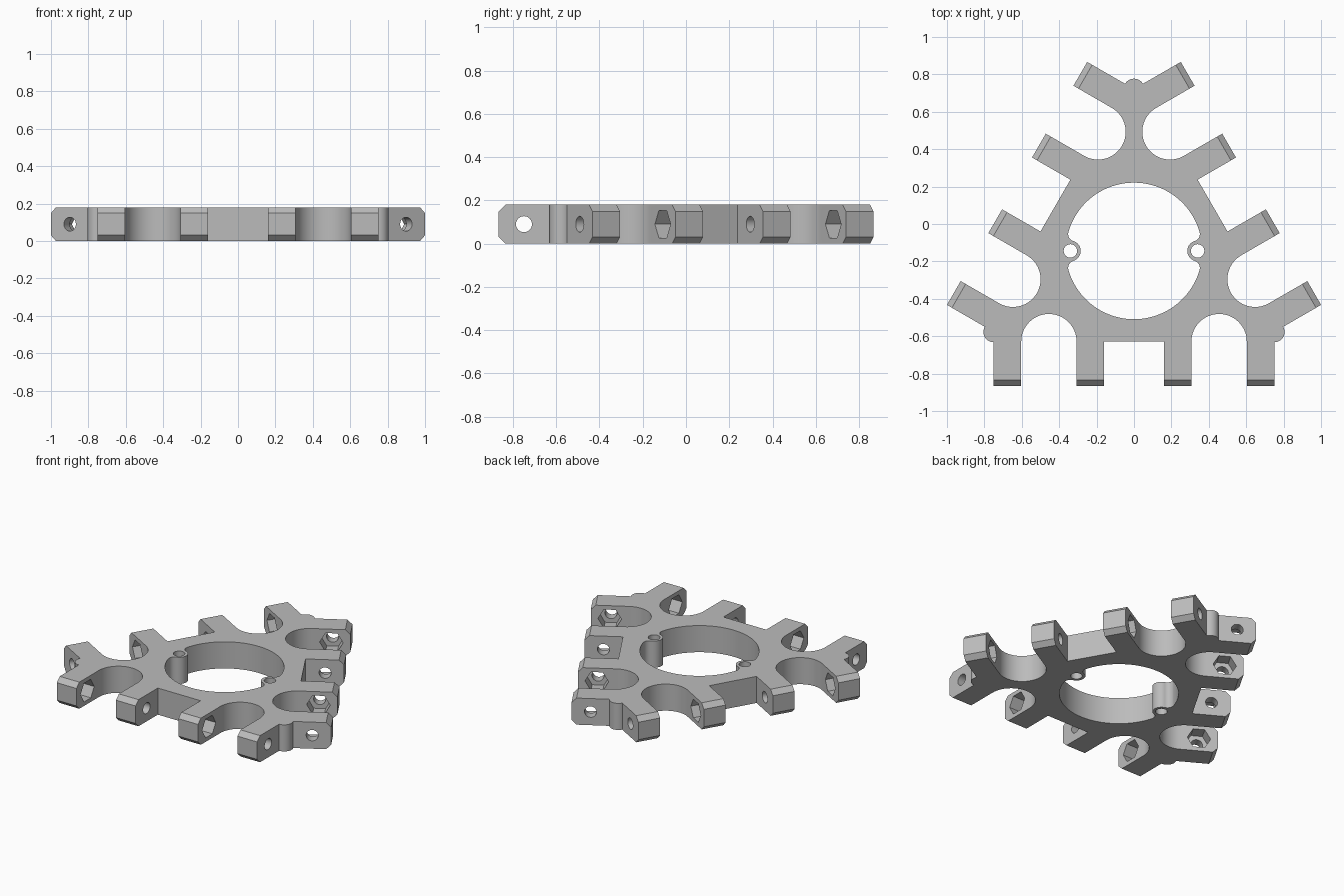
import bpy, bmesh
from math import cos, sin, pi, radians, hypot, atan2
from mathutils import Matrix, Vector

default = bpy.data.objects.get("Cube")
if default:
    bpy.data.objects.remove(default, do_unlink=True)

CENTRE = Vector((0, -0.144, 0))
HEIGHT = 0.18
REACH = 0.722                  # centre to arm tip
FLAT = 0.485                   # centre to straight side
ARM = (0.16, 0.307, 0.603, 0.75)   # side positions of the two arms
BOLT = 0.605                   # centre to bolt axis
TURNS = [Matrix.Translation(CENTRE) @ Matrix.Rotation(k * 2 * pi / 3, 4, 'Z')
         for k in range(3)]


def arc(cx, cy, r, start, end, n=32):
    """Points along an arc, angles in radians."""
    return [(cx + r * cos(start + (end - start) * i / n),
             cy + r * sin(start + (end - start) * i / n)) for i in range(n + 1)]


def ring(r, n=32):
    return arc(0, 0, r, 0, 2 * pi, n)[:-1]


def prism(name, points, low, high, matrix=Matrix()):
    """Extrude a counter-clockwise outline from low to high."""
    bm = bmesh.new()
    base = bm.faces.new([bm.verts.new((x, y, low)) for x, y in points])
    top = bmesh.ops.extrude_face_region(bm, geom=[base])["geom"]
    bmesh.ops.translate(bm, vec=(0, 0, high - low),
                        verts=[g for g in top if isinstance(g, bmesh.types.BMVert)])
    bmesh.ops.recalc_face_normals(bm, faces=bm.faces)
    bm.transform(matrix)
    mesh = bpy.data.meshes.new(name)
    bm.to_mesh(mesh)
    bm.free()
    obj = bpy.data.objects.new(name, mesh)
    bpy.context.collection.objects.link(obj)
    return obj


# One side of the plate: arm, scallop, arm, straight edge, and mirrored
a, b, c, d = ARM
corner_y = -d * 0.5 / cos(radians(30))
bump = 0.055
scallop = arc((b + c) / 2, -FLAT, (c - b) / 2, pi, 0)
right = [(a, -FLAT), (a, -REACH), (b, -REACH)] + scallop + [(c, -REACH), (d, -REACH)]
left = [(-x, y) for x, y in reversed(right)]
side = left + right + arc(d, corner_y, bump, -pi / 2, pi / 6, 24)

outline = []
for turn in TURNS:
    outline += [(turn @ Vector((x, y, 0))).to_2d() for x, y in side]
body = prism("bracket_plate", outline, 0, HEIGHT)

# Chamfer the upper and lower edges of every arm tip
bm = bmesh.new()
bm.from_mesh(body.data)
inverse = [t.inverted() for t in TURNS]


def at_tip(edge):
    flat = abs(edge.verts[0].co.z - edge.verts[1].co.z) < 1e-4
    return flat and any(all(abs((m @ v.co).y + REACH) < 1e-4 for v in edge.verts)
                        for m in inverse)


bmesh.ops.bevel(bm, geom=[e for e in bm.edges if at_tip(e)], offset=0.031,
                offset_type='OFFSET', segments=1, affect='EDGES')
bm.to_mesh(body.data)
bm.free()

# Central opening with two filleted screw bosses
R, boss_r, boss_x, fil = 0.365, 0.055, 0.34, 0.04
fx = ((R - fil) ** 2 + boss_x ** 2 - (boss_r + fil) ** 2) / (2 * boss_x)
fy = ((R - fil) ** 2 - fx ** 2) ** 0.5
ring_angle = atan2(fy, fx)
touch = atan2(fy, fx - boss_x)         # fillet centre seen from the boss
half = arc(boss_x, 0, boss_r, pi, touch, 16)
half += arc(fx, fy, fil, touch - pi, ring_angle - 2 * pi if ring_angle > touch else ring_angle, 16)[1:]
half += arc(0, 0, R, ring_angle, pi / 2, 32)[1:]
quarter2 = [(-x, y) for x, y in reversed(half)][1:]
upper = half + quarter2
opening = upper + [(-x, -y) for x, y in upper][1:-1]

place = Matrix.Translation(CENTRE)
cutters = [prism("opening_cutter", opening, -0.1, 0.3, place)]
for s in (-1, 1):
    cutters.append(prism("screw_cutter", ring(0.036), -0.1, 0.3,
                         place @ Matrix.Translation((s * boss_x, 0, 0))))

# Bolt holes along each side, with nut pockets facing the scallops
axis = Matrix(((0, 0, 1, 0), (1, 0, 0, -BOLT), (0, 1, 0, HEIGHT / 2), (0, 0, 0, 1)))
depth, slack = 0.085, 0.013
for turn in TURNS:
    cutters.append(prism("bolt_cutter", ring(0.037), -0.85, 0.85, turn @ axis))
    for low, high in ((b - depth, b + slack), (c - slack, c + depth)):
        for lo, hi in ((low, high), (-high, -low)):
            cutters.append(prism("nut_cutter", ring(0.0725, 6), lo, hi, turn @ axis))

for cutter in cutters:
    cutter.hide_render = True
    mod = body.modifiers.new("cut", 'BOOLEAN')
    mod.operation = 'DIFFERENCE'
    mod.solver = 'EXACT'
    mod.object = cutter

# Bake the cuts and drop the cutters
graph = bpy.context.evaluated_depsgraph_get()
baked = bpy.data.meshes.new_from_object(body.evaluated_get(graph))
body.modifiers.clear()
body.data = baked
baked.name = "bracket_plate"
for cutter in cutters:
    bpy.data.objects.remove(cutter, do_unlink=True)

# Grey finish
grey = bpy.data.materials.new("plain_grey")
grey.use_nodes = True
colour = (0.5, 0.5, 0.5, 1)
grey.diffuse_color = colour
grey.node_tree.nodes["Principled BSDF"].inputs["Base Color"].default_value = colour
baked.materials.clear()
baked.materials.append(grey)

bpy.ops.object.select_all(action='DESELECT')
body.select_set(True)
bpy.context.view_layer.objects.active = body
bpy.ops.object.shade_smooth_by_angle(angle=radians(25))
